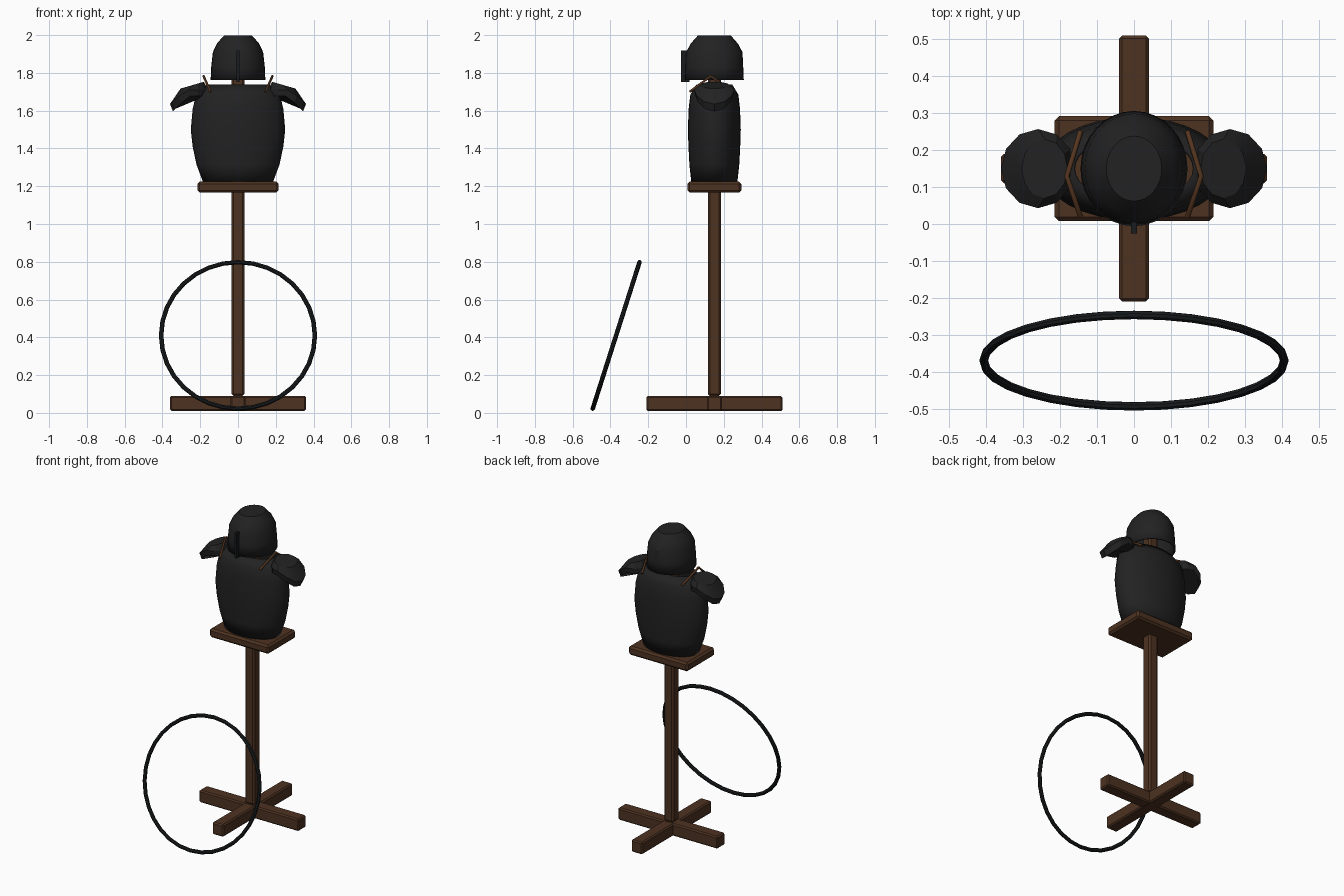
import bpy, bmesh, math
from mathutils import Vector

if "Cube" in bpy.data.objects:
    bpy.data.objects.remove(bpy.data.objects["Cube"], do_unlink=True)

CY = 0.15  # depth of the stand's axis


def material(name, rgb):
    m = bpy.data.materials.new(name)
    m.use_nodes = True
    m.diffuse_color = (*rgb, 1)
    bsdf = m.node_tree.nodes["Principled BSDF"]
    bsdf.inputs["Base Color"].default_value = (*rgb, 1)
    bsdf.inputs["Roughness"].default_value = 0.7
    return m


WOOD = material("dark wood", (0.075, 0.032, 0.015))
STEEL = material("blackened steel", (0.016, 0.016, 0.016))
BLACK = material("black iron", (0.009, 0.011, 0.012))
LEATHER = material("brown leather", (0.09, 0.036, 0.014))


def finish(name, bm, mat, angle=None):
    bmesh.ops.recalc_face_normals(bm, faces=bm.faces)
    mesh = bpy.data.meshes.new(name)
    bm.to_mesh(mesh)
    bm.free()
    mesh.materials.append(mat)
    ob = bpy.data.objects.new(name, mesh)
    bpy.context.collection.objects.link(ob)
    if angle:
        bpy.ops.object.select_all(action="DESELECT")
        ob.select_set(True)
        bpy.context.view_layer.objects.active = ob
        bpy.ops.object.shade_smooth_by_angle(angle=math.radians(angle))
    return ob


def box(name, size, centre, mat, bevel=0.0):
    bm = bmesh.new()
    bmesh.ops.create_cube(bm, size=1)
    for v in bm.verts:
        v.co = Vector(a * b for a, b in zip(v.co, size)) + Vector(centre)
    ob = finish(name, bm, mat)
    if bevel:
        mod = ob.modifiers.new("Bevel", "BEVEL")
        mod.width, mod.segments = bevel, 1
    return ob


def loft(name, rings, mat, angle, cap_start=False, cap_end=False):
    bm = bmesh.new()
    loops = [[bm.verts.new(p) for p in ring] for ring in rings]
    n = len(loops[0])
    for a, b in zip(loops, loops[1:]):
        for i in range(n):
            j = (i + 1) % n
            bm.faces.new((a[i], a[j], b[j], b[i]))
    if cap_start:
        bm.faces.new(loops[0])
    if cap_end:
        bm.faces.new(loops[-1])
    return finish(name, bm, mat, angle)


def ellipse(rx, ry, z, n, cx=0.0, cy=CY):
    return [(cx + rx * math.cos(t), cy + ry * math.sin(t), z)
            for t in (2 * math.pi * i / n for i in range(n))]


def shell(ob, thickness):
    mod = ob.modifiers.new("Thickness", "SOLIDIFY")
    mod.thickness, mod.offset = thickness, -1


# Wooden stand
box("base_beam_side", (0.72, 0.08, 0.08), (0, CY, 0.05), WOOD, 0.008)
box("base_beam_front", (0.08, 0.72, 0.08), (0, CY, 0.049), WOOD, 0.008)
box("post", (0.068, 0.068, 1.8), (0, CY, 0.99), WOOD, 0.01)
box("platform", (0.43, 0.285, 0.058), (0, CY, 1.195), WOOD, 0.012)

# Breastplate, open at the neck: half width, half depth, height
body = [(0.185, 0.122, 1.222), (0.22, 0.132, 1.315), (0.24, 0.137, 1.41),
        (0.25, 0.14, 1.5), (0.24, 0.136, 1.61), (0.222, 0.127, 1.685),
        (0.165, 0.095, 1.738)]
shell(loft("breastplate", [ellipse(*s, 32) for s in body], STEEL, 35), 0.008)

# Helmet, open below, and its nose guard
helmet = [(0.145, 0.156, 1.762), (0.142, 0.153, 1.83), (0.133, 0.149, 1.91),
          (0.112, 0.125, 1.955), (0.075, 0.088, 1.997)]
shell(loft("helmet", [ellipse(*s, 32) for s in helmet], STEEL, 25, cap_end=True), 0.01)
box("nose_guard", (0.016, 0.045, 0.165), (0, -0.003, 1.835), BLACK)


# Shoulder plates: a domed disc whose outer half folds downwards
def shoulder(name, side):
    n = 12
    cap, rim, under = [], [], []
    for i in range(n):
        t = 2 * math.pi * i / n
        c, s = math.cos(t), math.sin(t)
        fold = 0.075 * max(c, 0) ** 1.3
        cap.append((side * (0.242 + 0.062 * c), CY + 0.08 * s, 1.735 - 0.018 * c))
        rim.append((side * (0.26 + 0.1 * c), CY + 0.107 * s, 1.71 - fold))
        under.append((side * (0.252 + 0.092 * c), CY + 0.1 * s, 1.677 - 1.08 * fold))
    loft(name, [cap, rim, under], STEEL, 25, True, True)


# Leather straps over the shoulders
def strap(name, side):
    curve = bpy.data.curves.new(name, "CURVE")
    curve.dimensions = "3D"
    curve.bevel_depth, curve.bevel_resolution = 0.007, 1
    curve.use_fill_caps = True
    line = curve.splines.new("POLY")
    path = [(0.145, 0.02, 1.7), (0.182, 0.13, 1.782), (0.145, 0.25, 1.7)]
    line.points.add(len(path) - 1)
    for p, (x, y, z) in zip(line.points, path):
        p.co = (side * x, y, z, 1)
    curve.materials.append(LEATHER)
    bpy.context.collection.objects.link(bpy.data.objects.new(name, curve))


for label, side in (("left", 1), ("right", -1)):
    shoulder(label + "_shoulder_plate", side)
    strap(label + "_strap", side)

# Iron hoop leaning back towards the stand
bpy.ops.mesh.primitive_torus_add(major_segments=32, minor_segments=8,
                                 major_radius=0.407, minor_radius=0.012,
                                 location=(0, -0.37, 0.41),
                                 rotation=(math.radians(90 - 17.7), 0, 0))
hoop = bpy.context.object
hoop.name = "hoop"
hoop.data.materials.append(BLACK)
